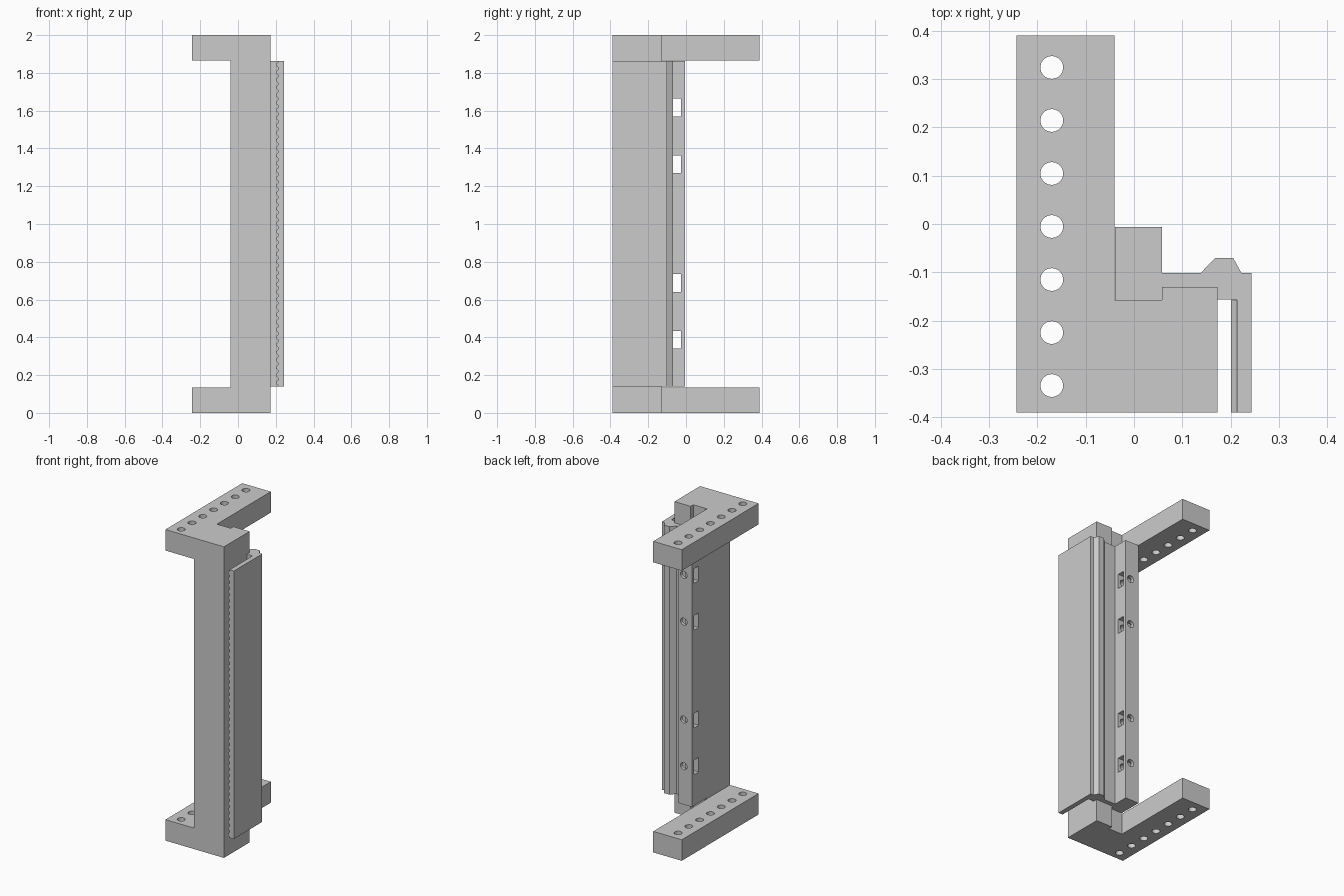
import bpy, bmesh, math
from mathutils import Matrix, Vector

cube = bpy.data.objects.get("Cube")
if cube:
    bpy.data.objects.remove(cube, do_unlink=True)

SHADE = (0.6, 0.6, 0.6, 1)
grey = bpy.data.materials.new("plain grey")
grey.use_nodes = True
grey.diffuse_color = SHADE
grey.node_tree.nodes["Principled BSDF"].inputs["Base Color"].default_value = SHADE

HEIGHT, PLATE = 2.0, 0.135
RAIL_LOW, RAIL_HIGH = 0.14, 1.863
TEETH = 43


def finish(bm, name):
    bmesh.ops.recalc_face_normals(bm, faces=bm.faces)
    mesh = bpy.data.meshes.new(name)
    bm.to_mesh(mesh)
    bm.free()
    mesh.materials.append(grey)
    obj = bpy.data.objects.new(name, mesh)
    bpy.context.collection.objects.link(obj)
    return obj


def add_prism(bm, points, offset):
    face = bm.faces.new([bm.verts.new(p) for p in points])
    ext = bmesh.ops.extrude_face_region(bm, geom=[face])["geom"]
    bmesh.ops.translate(bm, vec=offset, verts=[v for v in ext if isinstance(v, bmesh.types.BMVert)])


def add_box(bm, low, high):
    low, high = Vector(low), Vector(high)
    size = Matrix.Diagonal((high - low).to_4d())
    size[3][3] = 1
    bmesh.ops.create_cube(bm, size=1, matrix=Matrix.Translation((low + high) / 2) @ size)


def add_rod(bm, centre, radius, depth, turn=Matrix()):
    bmesh.ops.create_cone(bm, cap_ends=True, segments=32, radius1=radius, radius2=radius,
                          depth=depth, matrix=Matrix.Translation(centre) @ turn)


def cut(obj, bm, name):
    cutter = finish(bm, name)
    cutter.hide_render = True
    cutter.hide_set(True)
    mod = obj.modifiers.new(name, "BOOLEAN")
    mod.operation = "DIFFERENCE"
    mod.solver = "EXACT"
    mod.object = cutter


def bake(obj):
    # Apply the cuts, then remove the cutters
    graph = bpy.context.evaluated_depsgraph_get()
    mesh = bpy.data.meshes.new_from_object(obj.evaluated_get(graph))
    cutters = [m.object for m in obj.modifiers]
    obj.modifiers.clear()
    obj.data = mesh
    for c in cutters:
        bpy.data.objects.remove(c, do_unlink=True)
    bpy.ops.object.select_all(action="DESELECT")
    obj.select_set(True)
    bpy.context.view_layer.objects.active = obj
    bpy.ops.object.shade_smooth_by_angle(angle=math.radians(30))


# Frame: an L-shaped column, hollowed so that only the end plates keep the arm
outline = [(-0.243, -0.39), (0.173, -0.39), (0.173, -0.13), (0.058, -0.13),
           (0.058, -0.157), (-0.04, -0.157), (-0.04, 0.39), (-0.243, 0.39)]
bm = bmesh.new()
add_prism(bm, [(x, y, 0) for x, y in outline], (0, 0, HEIGHT))
frame = finish(bm, "frame")

# The gap reaches just past the arm so that no thin wall is left
bm = bmesh.new()
add_box(bm, (-0.5, -0.6, PLATE), (-0.039, 0.6, HEIGHT - PLATE))
cut(frame, bm, "arm_gap_cutter")

# Row of mounting holes through both end plates
bm = bmesh.new()
for i in range(7):
    add_rod(bm, (-0.17, -0.334 + i * 0.1096, HEIGHT / 2), 0.0235, HEIGHT + 0.2)
cut(frame, bm, "plate_hole_cutter")
bake(frame)

# Rail: square bar, flange with a ridge, and a long leg
profile = [(-0.039, -0.157), (0.058, -0.157), (0.058, -0.13), (0.173, -0.13),
           (0.173, -0.156), (0.201, -0.156), (0.201, -0.39), (0.243, -0.39),
           (0.243, -0.101), (0.222, -0.101), (0.205, -0.07), (0.168, -0.07),
           (0.138, -0.101), (0.058, -0.101), (0.058, -0.006), (-0.039, -0.006)]
bm = bmesh.new()
add_prism(bm, [(x, y, RAIL_LOW) for x, y in profile], (0, 0, RAIL_HIGH - RAIL_LOW))
rail = finish(bm, "toothed_rail")

# Grooves between the rack teeth on the inner side of the leg
bm = bmesh.new()
pitch = (RAIL_HIGH - RAIL_LOW) / TEETH
for i in range(TEETH + 1):
    z = RAIL_LOW + i * pitch
    groove = [(0.19, -0.44), (0.201, -0.36), (0.213, -0.14),
              (0.213, 0.14), (0.201, 0.36), (0.19, 0.44)]
    add_prism(bm, [(x, -0.5, z + t * pitch) for x, t in groove], (0, 0.343, 0))
cut(rail, bm, "tooth_groove_cutter")

# Nut slots through the bar, each crossed by a bolt hole from the back
slots, bolts = bmesh.new(), bmesh.new()
for z in (0.387, 0.687, 1.316, 1.617):
    add_box(slots, (-0.1, -0.073, z - 0.047), (0.1, -0.026, z + 0.047))
    add_rod(bolts, (0.02, -0.05, z), 0.023, 0.3, Matrix.Rotation(math.pi / 2, 4, "X"))
cut(rail, slots, "nut_slot_cutter")
cut(rail, bolts, "bolt_hole_cutter")
bake(rail)
